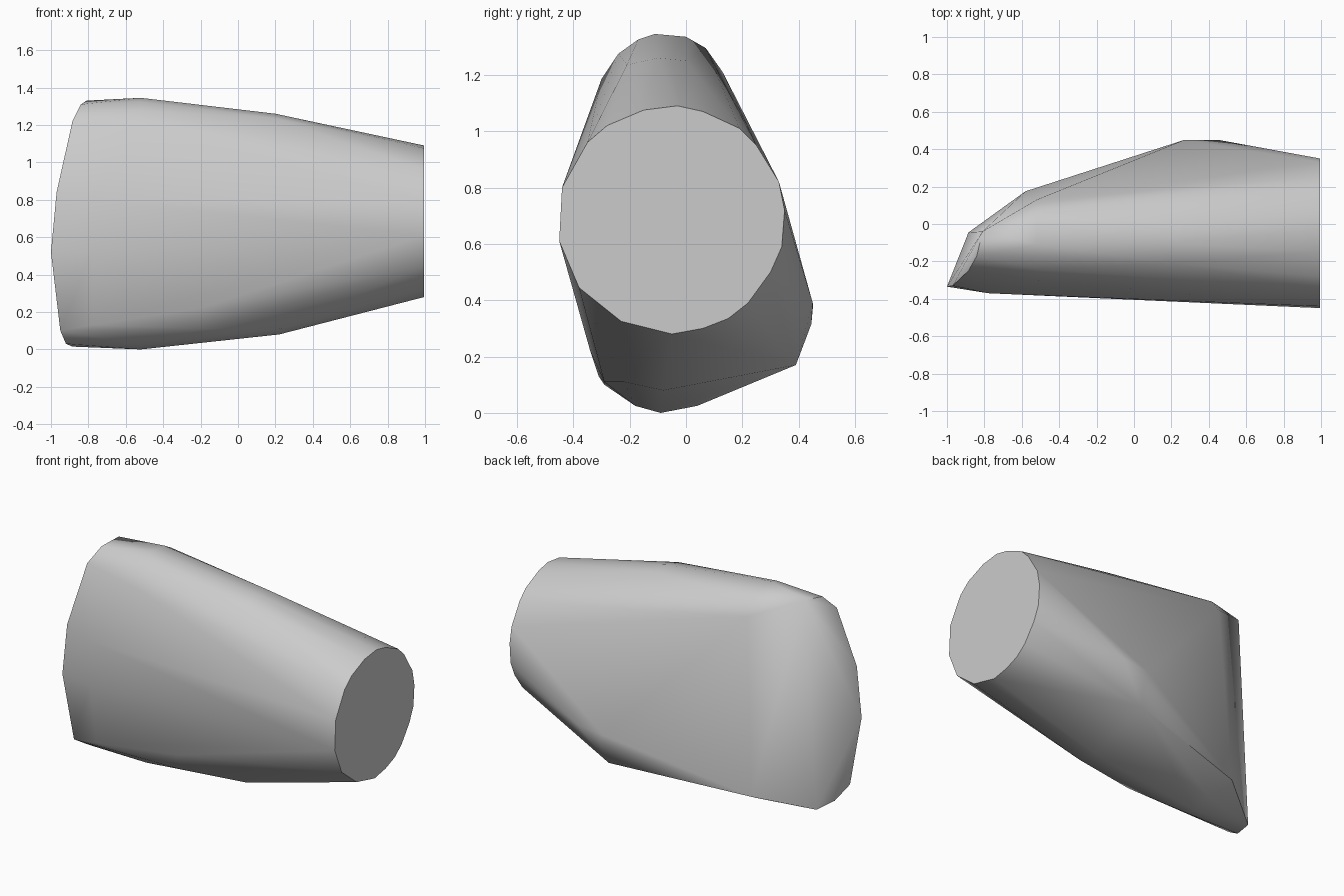
import bpy, bmesh, math

cube = bpy.data.objects.get("Cube")
if cube:
    bpy.data.objects.remove(cube, do_unlink=True)

grey = bpy.data.materials.new("plain_grey")
grey.use_nodes = True
grey.diffuse_color = (0.6, 0.6, 0.6, 1)
grey.node_tree.nodes["Principled BSDF"].inputs["Base Color"].default_value = grey.diffuse_color


def section(x, profile):
    """Place a (y, z) profile at one station along the body."""
    return [(x, y, z) for y, z in profile]


# Flat round end
points = section(0.995, [
    (-.45, .61), (-.44, .80), (-.35, .96), (-.28, 1.02), (-.15, 1.075), (-.03, 1.09),
    (.06, 1.07), (.19, 1.01), (.25, .95), (.33, .82), (.35, .72), (.34, .59), (.30, .5),
    (.22, .39), (.15, .335), (.06, .30), (-.05, .28), (-.23, .325), (-.38, .445)])
# Upper crown, and its taper towards the round end
points += section(-0.52, [(-.30, 1.185), (-.24, 1.275), (-.17, 1.325), (-.11, 1.345),
                          (0, 1.335), (.07, 1.295), (.13, 1.21)])
points += section(0.2, [(-.21, 1.235), (-.1, 1.26), (0, 1.25)])
# Lower keel
points += section(-0.52, [(-.18, .025), (-.09, 0), (.04, .025)])
points += section(-0.2, [(-.34, .22), (-.29, .11)])
points += section(0.22, [(-.22, .11), (-.08, .08)])
# Narrow slanted end
points += [(-.81, -.04, 1.33), (-.84, -.17, 1.31), (-.885, -.25, 1.22), (-.97, -.33, .84),
           (-1, -.335, .52), (-.95, -.29, .10), (-.92, -.18, .03), (-.885, -.045, .015)]
points += section(-0.78, [(-.37, .52), (-.37, .8), (-.31, .13)])
# Low shoulder at the back
points += [(-.58, .175, .10), (.27, .45, .37), (.45, .45, .39), (.3, .445, .315),
           (.27, .39, .17)]

# Wrap a convex skin around the sections
bm = bmesh.new()
for p in points:
    bm.verts.new(p)
hull = bmesh.ops.convex_hull(bm, input=bm.verts)
loose = {v for v in hull["geom_interior"] + hull["geom_unused"]
         if isinstance(v, bmesh.types.BMVert) and not v.link_faces}
bmesh.ops.delete(bm, geom=list(loose), context='VERTS')
bmesh.ops.dissolve_limit(bm, angle_limit=math.radians(1), verts=bm.verts, edges=bm.edges)
bmesh.ops.recalc_face_normals(bm, faces=bm.faces)

mesh = bpy.data.meshes.new("tapered_body")
bm.to_mesh(mesh)
bm.free()
mesh.materials.append(grey)
body = bpy.data.objects.new("tapered_body", mesh)
bpy.context.collection.objects.link(body)
bpy.ops.object.select_all(action='DESELECT')
body.select_set(True)
bpy.context.view_layer.objects.active = body
bpy.ops.object.shade_smooth_by_angle(angle=math.radians(40))
